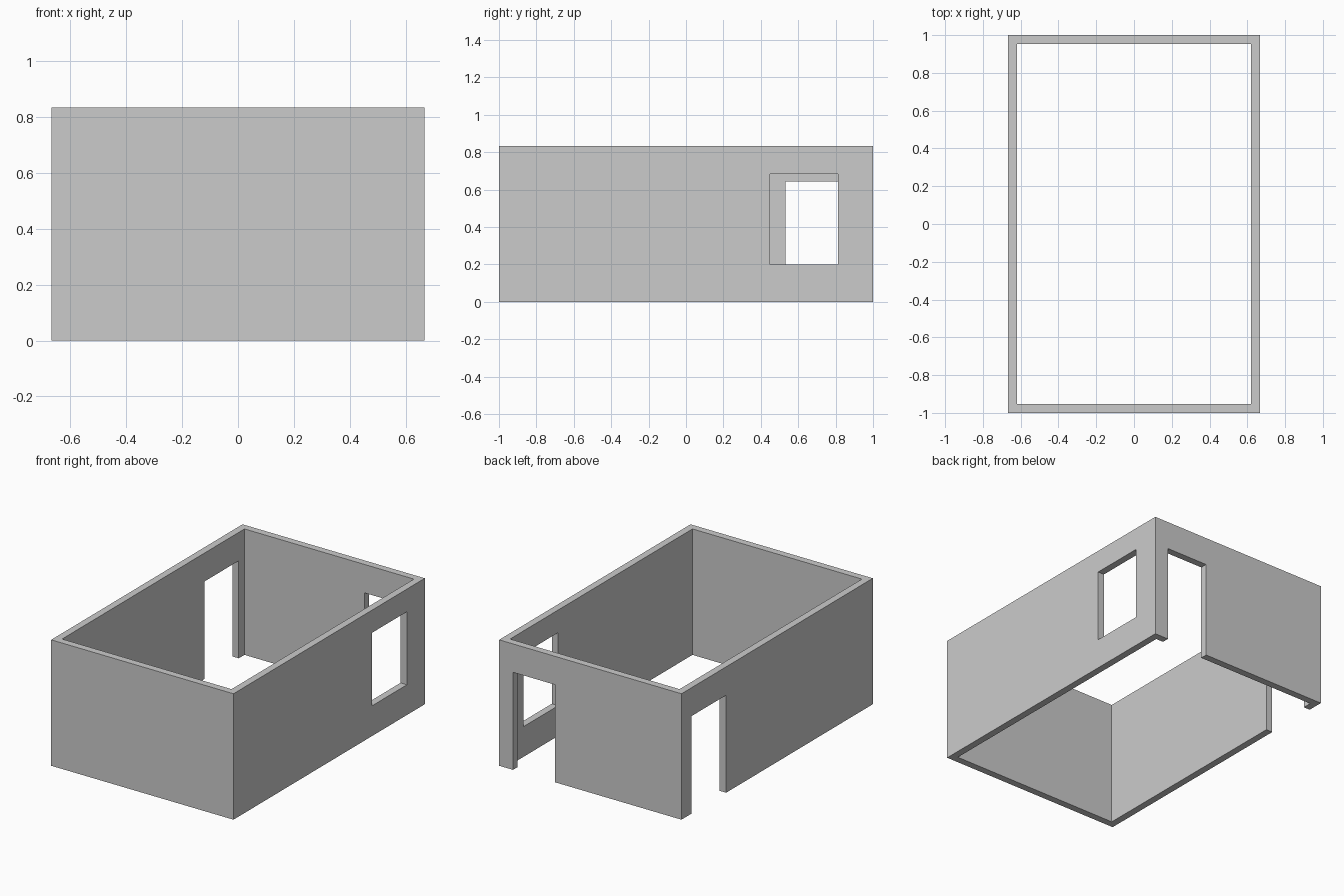
import bpy

if "Cube" in bpy.data.objects:
    bpy.data.objects.remove(bpy.data.objects["Cube"])

HX, HY, H = 0.667, 1.0, 0.833   # outer half sizes and wall height
T = 0.047                       # wall thickness


def box(name, x0, x1, y0, y1, z0, z1):
    bpy.ops.mesh.primitive_cube_add(
        size=1, location=((x0 + x1) / 2, (y0 + y1) / 2, (z0 + z1) / 2))
    ob = bpy.context.object
    ob.name = name
    ob.scale = (x1 - x0, y1 - y0, z1 - z0)
    bpy.ops.object.transform_apply(location=True, rotation=False, scale=True)
    return ob


# Solid block that becomes the open room shell
walls = box("room_walls", -HX, HX, -HY, HY, 0, H)

# Room interior, right window, left doorway, back doorway
cutters = [
    box("interior_cutter", -HX + T, HX - T, -HY + T, HY - T, -0.2, H + 0.2),
    box("window_cutter", HX - 0.15, HX + 0.1, 0.45, 0.813, 0.2, 0.683),
    box("left_door_cutter", -HX - 0.1, -HX + 0.15, 0.533, 0.893, -0.1, 0.645),
    box("back_door_cutter", 0.258, 0.566, HY - 0.15, HY + 0.1, -0.1, 0.645),
]

bpy.context.view_layer.objects.active = walls
for cutter in cutters:
    cutter.hide_render = True
    mod = walls.modifiers.new(cutter.name, 'BOOLEAN')
    mod.operation = 'DIFFERENCE'
    mod.solver = 'EXACT'
    mod.object = cutter
    bpy.ops.object.modifier_apply(modifier=mod.name)

for cutter in cutters:
    bpy.data.objects.remove(cutter)
